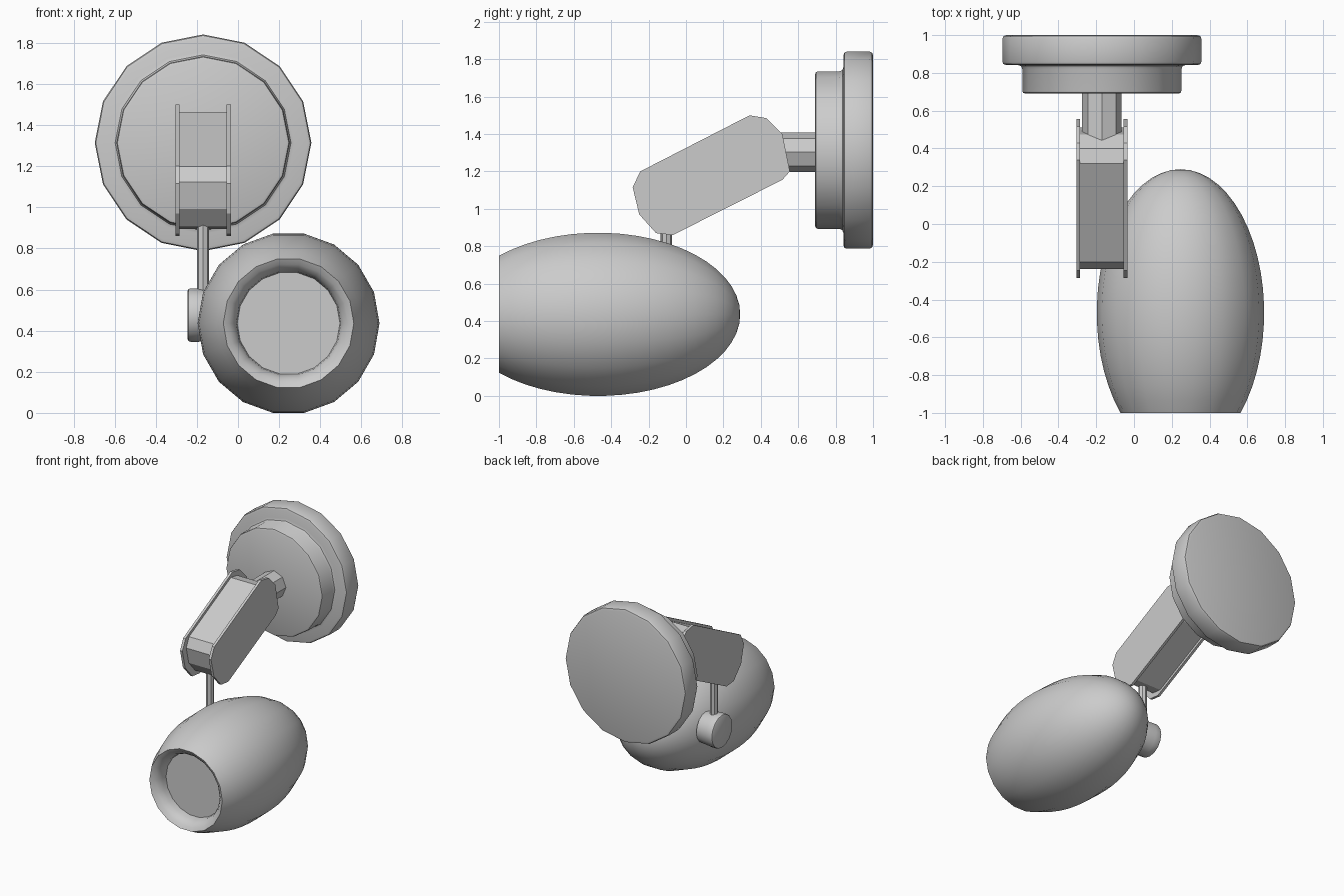
import bpy, bmesh, math
from mathutils import Vector

if "Cube" in bpy.data.objects:
    bpy.data.objects.remove(bpy.data.objects["Cube"])


def finish(name, bm, angle=None):
    bmesh.ops.recalc_face_normals(bm, faces=bm.faces)
    me = bpy.data.meshes.new(name)
    bm.to_mesh(me)
    bm.free()
    ob = bpy.data.objects.new(name, me)
    bpy.context.collection.objects.link(ob)
    if angle:
        bpy.ops.object.select_all(action='DESELECT')
        ob.select_set(True)
        bpy.context.view_layer.objects.active = ob
        bpy.ops.object.shade_smooth_by_angle(angle=math.radians(angle))
    return ob


def lathe(name, centre, axis, profile, sides, angle=None):
    """Revolve (radius, distance along axis) points around an axis line."""
    u, v, w = {'X': ((0, 1, 0), (0, 0, 1), (1, 0, 0)),
               'Y': ((1, 0, 0), (0, 0, 1), (0, 1, 0)),
               'Z': ((1, 0, 0), (0, 1, 0), (0, 0, 1))}[axis]
    u, v, w, c = Vector(u), Vector(v), Vector(w), Vector(centre)
    bm = bmesh.new()
    rings = []
    for r, d in profile:
        n = sides if r > 1e-4 else 1
        rings.append([bm.verts.new(c + w * d + r * (u * math.cos(2 * math.pi * i / sides)
                                                    + v * math.sin(2 * math.pi * i / sides)))
                      for i in range(n)])
    for a, b in zip(rings, rings[1:]):
        for i in range(sides):
            j = (i + 1) % sides
            if len(a) == 1:
                bm.faces.new((a[0], b[i], b[j]))
            elif len(b) == 1:
                bm.faces.new((a[i], a[j], b[0]))
            else:
                bm.faces.new((a[i], a[j], b[j], b[i]))
    for ring in (rings[0], rings[-1]):
        if len(ring) > 1:
            bm.faces.new(ring)
    return finish(name, bm, angle)


def side_prism(name, outline, x0, x1):
    """Extrude a (y, z) outline from x0 to x1."""
    bm = bmesh.new()
    face = bm.faces.new([bm.verts.new((x0, y, z)) for y, z in outline])
    ext = bmesh.ops.extrude_face_region(bm, geom=[face])
    bmesh.ops.translate(bm, vec=(x1 - x0, 0, 0),
                        verts=[g for g in ext['geom'] if isinstance(g, bmesh.types.BMVert)])
    return finish(name, bm)


AX = -0.17  # x of mount, arm and rod

# Stepped wall mount
lathe("wall_mount", (AX, 0, 1.314), 'Y',
      [(0.505, 1.0), (0.521, 0.995), (0.527, 0.98), (0.527, 0.86), (0.522, 0.847), (0.508, 0.842),
       (0.445, 0.842), (0.428, 0.836), (0.421, 0.82), (0.421, 0.705), (0.417, 0.695), (0.405, 0.69)],
      16, 40)

# Octagonal stem between mount and arm
lathe("mount_stem", (AX, 0, 1.303), 'Y', [(0.105, 0.72), (0.105, 0.38)], 8)

# Arm: two side plates around a slightly smaller core
plate = [(0.34, 1.50), (0.43, 1.485), (0.515, 1.40), (0.555, 1.20), (0.515, 1.155),
         (-0.07, 0.86), (-0.16, 0.87), (-0.25, 0.97), (-0.285, 1.115), (-0.245, 1.20)]
core = [(0.15 + (y - 0.15) * 0.89, 1.18 + (z - 1.18) * 0.89) for y, z in plate]
side_prism("arm_core", core, AX - 0.12, AX + 0.12)
for name, s in (("arm_plate_left", -1), ("arm_plate_right", 1)):
    side_prism(name, plate, AX + s * 0.115, AX + s * 0.135)

# Thin rod down to the pivot
lathe("pivot_rod", (AX, -0.105, 0), 'Z', [(0.03, 0.5), (0.03, 0.98)], 8)

# Pivot knob on the side of the lamp head
lathe("pivot_knob", (0, -0.105, 0.476), 'X',
      [(0.118, -0.245), (0.127, -0.24), (0.13, -0.23), (0.13, -0.19), (0.12, -0.1)], 16, 40)

# Egg-shaped lamp head with a recessed front
YC, A, R = -0.47, 0.76, 0.443
start = math.acos((-1.0 - YC) / A)
shell = [(R * math.sin(start * k / 20), YC + A * math.cos(start * k / 20)) for k in range(21)]
recess = [(0.290, -0.985), (0.268, -0.96), (0.255, -0.93), (0.25, -0.89), (0, -0.89)]
lathe("lamp_head", (0.246, 0, 0.436), 'Y', shell + recess, 18, 40)
